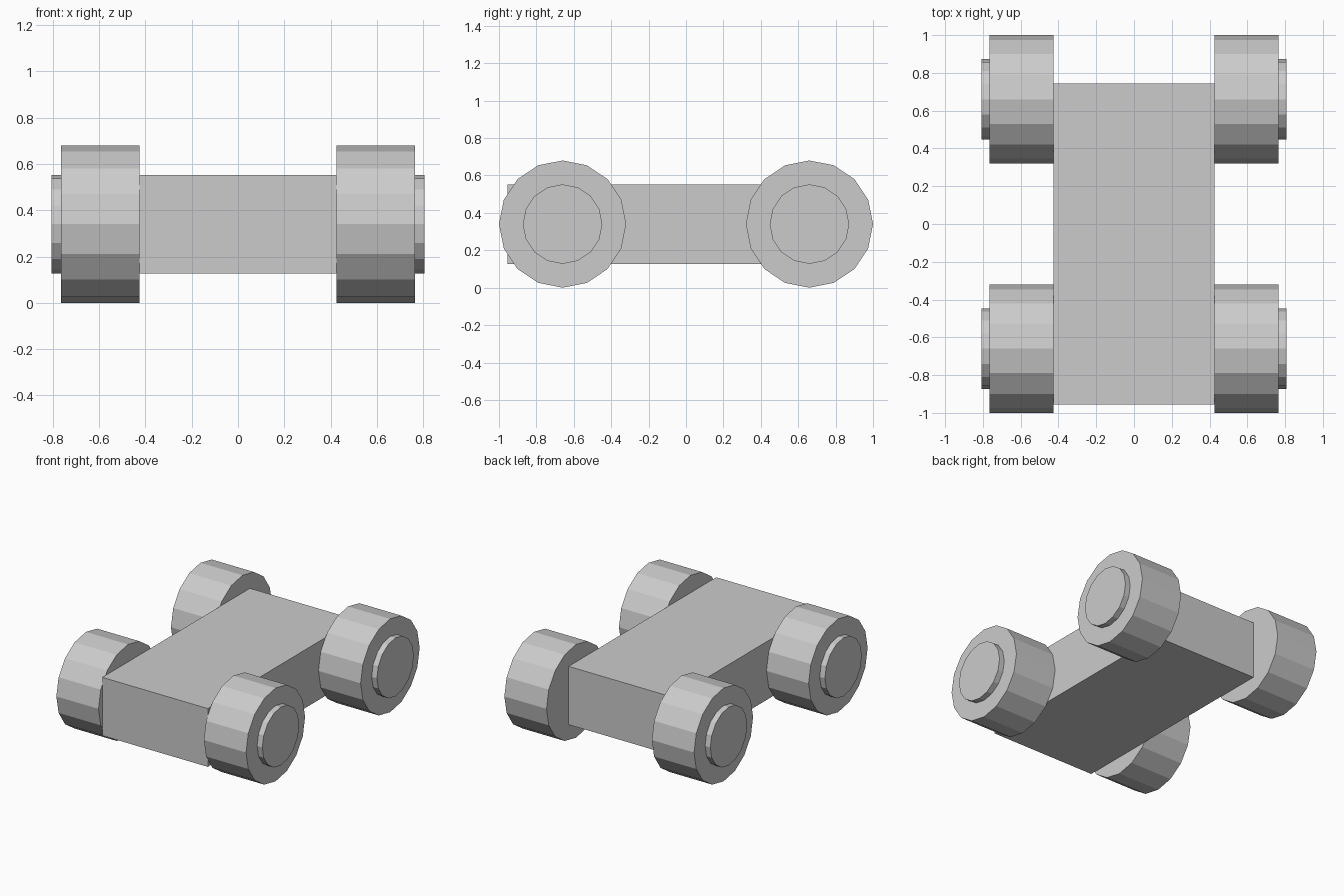
import bpy
import math

if "Cube" in bpy.data.objects:
    bpy.data.objects.remove(bpy.data.objects["Cube"])


def cylinder_x(name, x0, x1, y, z, radius):
    """16-sided cylinder lying along x, with a vertex at the top."""
    bpy.ops.mesh.primitive_cylinder_add(
        vertices=16, radius=radius, depth=abs(x1 - x0),
        location=((x0 + x1) / 2, y, z), rotation=(0, math.pi / 2, 0))
    bpy.context.object.name = name


# Chassis block, set slightly towards the front
bpy.ops.mesh.primitive_cube_add(size=1, location=(0, -0.105, 0.34))
body = bpy.context.object
body.name = "body"
body.scale = (0.85, 1.70, 0.425)
bpy.ops.object.transform_apply(location=False, rotation=False, scale=True)

# Four wheels with protruding hub caps
for end, y in (("front", -0.66), ("rear", 0.66)):
    for side, s in (("left", -1), ("right", 1)):
        cylinder_x(f"{end}_{side}_wheel", s * 0.425, s * 0.765, y, 0.34, 0.34)
        cylinder_x(f"{end}_{side}_hub", s * 0.60, s * 0.807, y, 0.34, 0.2125)
